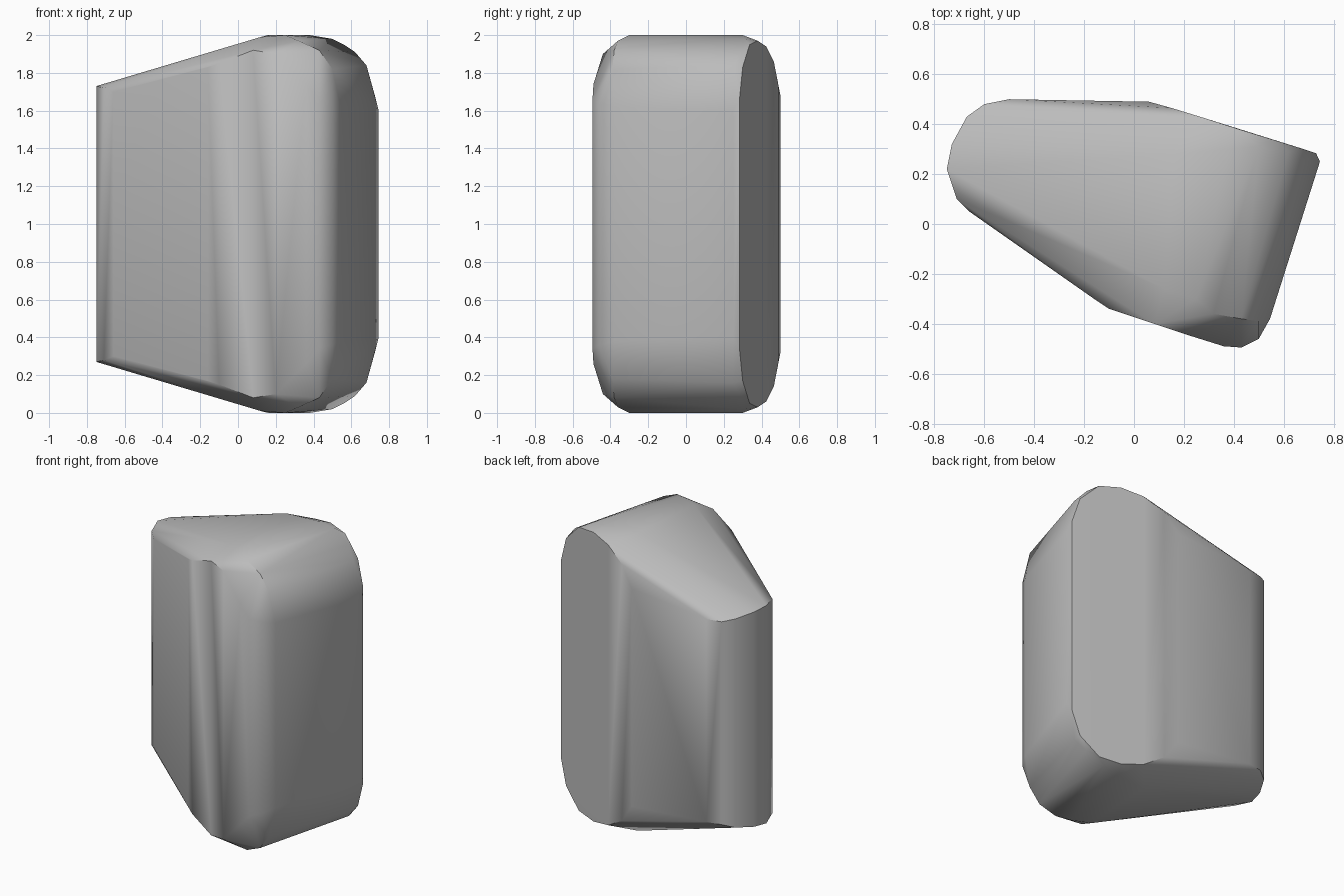
import bpy
import bmesh
import math

# Remove the default object only
default = bpy.data.objects.get("Cube")
if default:
    bpy.data.objects.remove(default, do_unlink=True)

# Flat stone colour
stone = bpy.data.materials.new("light_grey_stone")
stone.use_nodes = True
stone.diffuse_color = (0.5, 0.5, 0.5, 1)
stone.node_tree.nodes["Principled BSDF"].inputs["Base Color"].default_value = stone.diffuse_color

# Each station is x, y and half height about the middle of the stone
rounded_end = [(-.75, .22, .73), (-.73, .32, .72), (-.67, .43, .7), (-.6, .48, .68), (-.5, .5, .68)]
back_face = [(.06, .49, .73), (.15, .465, .86), (.28, .425, .94), (.42, .38, .97),
             (.56, .337, .95), (.68, .3, .83), (.73, .283, .66)]
side_face = [(.745, .25, .6), (.545, -.38, .62)]
front_face = [(.5, -.46, .64), (.43, -.495, .66), (.36, -.49, .74),
              (.2, -.44, .9), (.08, -.4, .92), (-.1, -.34, .85), (-.16, -.3, .83)]
slanted_face = [(-.66, .05, .7), (-.71, .1, .72)]
shoulder = [(.68, .25, .84), (.5, -.39, .82), (.62, .29, .91), (.43, -.38, .92)]
crown = [(.5, .31, .98), (.32, -.36, .97), (.38, .3, 1), (.25, -.3, 1),
         (.16, .28, 1), (.12, -.26, .99)]


def mirrored_points(stations):
    """Upper and lower points for every station."""
    return [(x, y, 1 + side * half) for x, y, half in stations for side in (1, -1)]


def build_hull(name, groups, material):
    """Wrap the stations in one closed convex surface."""
    bm = bmesh.new()
    for group in groups:
        for point in mirrored_points(group):
            bm.verts.new(point)
    result = bmesh.ops.convex_hull(bm, input=bm.verts[:], use_existing_faces=False)
    loose = [v for v in bm.verts if not v.link_faces]
    bmesh.ops.delete(bm, geom=loose, context='VERTS')
    bmesh.ops.recalc_face_normals(bm, faces=bm.faces[:])
    mesh = bpy.data.meshes.new(name)
    bm.to_mesh(mesh)
    bm.free()
    mesh.materials.append(material)
    body = bpy.data.objects.new(name, mesh)
    bpy.context.scene.collection.objects.link(body)
    return body


# Stone body with softly rounded bevels and a few crisp breaks
body = build_hull("stone_body", [rounded_end, back_face, side_face, front_face,
                                 slanted_face, shoulder, crown], stone)
bpy.ops.object.select_all(action='DESELECT')
body.select_set(True)
bpy.context.view_layer.objects.active = body
bpy.ops.object.shade_smooth_by_angle(angle=math.radians(40))
